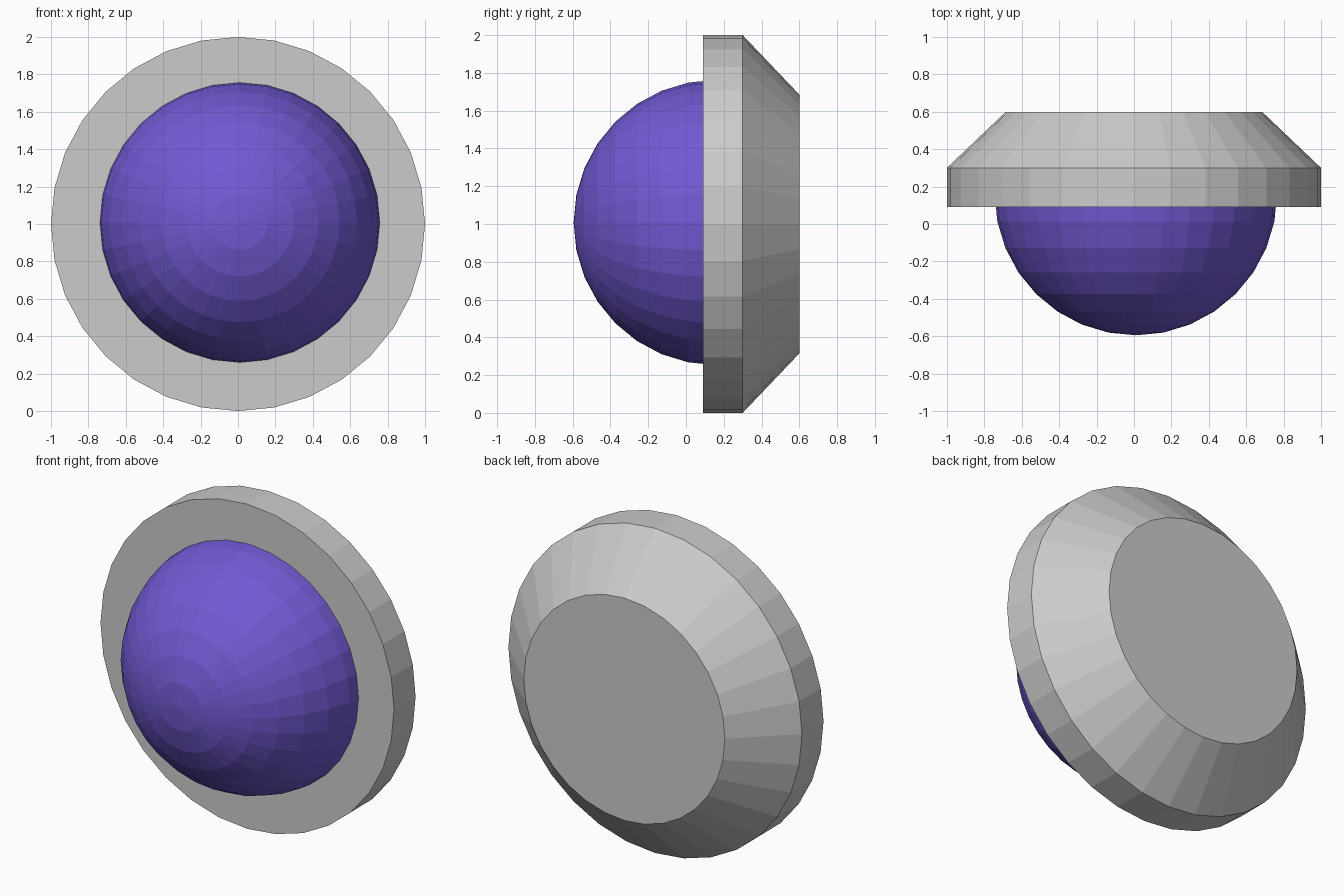
import bpy, bmesh
from math import pi, sin, cos

if "Cube" in bpy.data.objects:
    bpy.data.objects.remove(bpy.data.objects["Cube"])

SEGMENTS = 32


def lathe_y(name, profile, center):
    """Revolve (radius, y) points around a y-directed axis; radius 0 makes a pole."""
    cx, cz = center
    bm = bmesh.new()
    verts = [bm.verts.new((cx + r, y, cz)) for r, y in profile]
    edges = [bm.edges.new(pair) for pair in zip(verts, verts[1:])]
    bmesh.ops.spin(bm, geom=verts + edges, cent=(cx, 0, cz), axis=(0, 1, 0),
                   angle=2 * pi, steps=SEGMENTS, use_merge=True)
    bmesh.ops.remove_doubles(bm, verts=bm.verts, dist=1e-4)
    # Flat caps on open rims
    rims = [e for e in bm.edges if e.is_boundary]
    if rims:
        bmesh.ops.holes_fill(bm, edges=rims, sides=0)
    bmesh.ops.recalc_face_normals(bm, faces=bm.faces)
    mesh = bpy.data.meshes.new(name)
    bm.to_mesh(mesh)
    bm.free()
    obj = bpy.data.objects.new(name, mesh)
    bpy.context.collection.objects.link(obj)
    return obj


# Round base with a chamfered back
lathe_y("base", [(1.0, 0.09), (1.0, 0.30), (0.685, 0.60)], (0, 1))

# Purple half-sphere set into the front of the base
R, DOME_Y = 0.755, 0.16
arc = [(R * sin(i * pi / 16), DOME_Y - R * cos(i * pi / 16)) for i in range(9)]
dome = lathe_y("dome", arc, (0.01, 1.008))

purple = bpy.data.materials.new("purple")
purple.diffuse_color = (0.17, 0.10, 0.65, 1)
purple.use_nodes = True
purple.node_tree.nodes["Principled BSDF"].inputs["Base Color"].default_value = purple.diffuse_color
dome.data.materials.append(purple)
